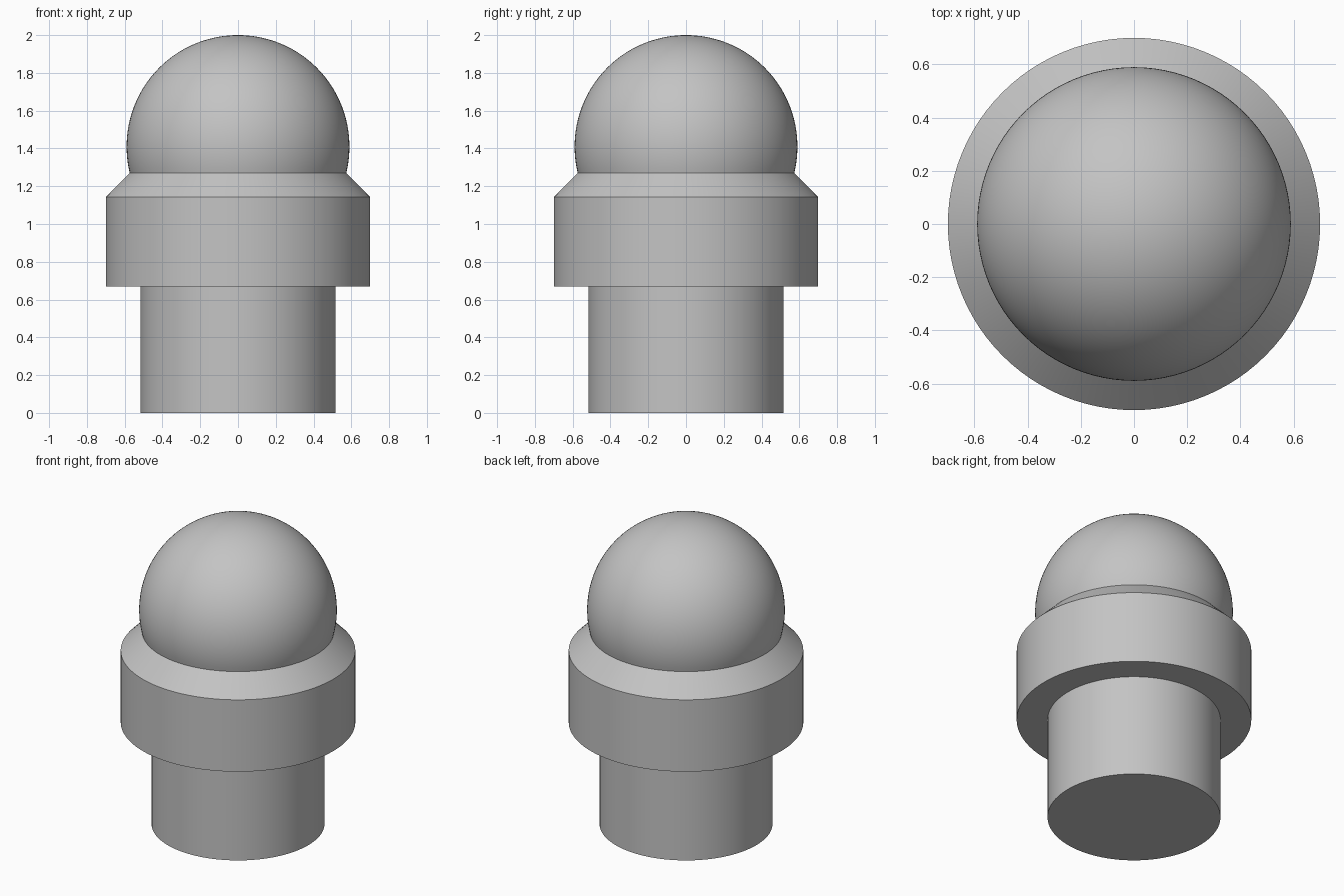
import bpy
import bmesh
from math import asin, cos, sin, pi, radians
from mathutils import Vector

cube = bpy.data.objects.get("Cube")
if cube:
    bpy.data.objects.remove(cube, do_unlink=True)

SEGMENTS = 96
STEM_R, COLLAR_R, BALL_R = 0.516, 0.70, 0.59
COLLAR_BOTTOM, SHOULDER, COLLAR_TOP = 0.67, 1.143, 1.27
BALL_Z = 2 - BALL_R

# Plain grey material
grey = bpy.data.materials.new("plain_grey")
grey.use_nodes = True
colour = (0.55, 0.55, 0.55, 1)
grey.diffuse_color = colour
grey.node_tree.nodes["Principled BSDF"].inputs["Base Color"].default_value = colour


def lathe(name, profile):
    """Revolve (radius, height) points around the z axis."""
    bm = bmesh.new()
    verts = [bm.verts.new((r, 0, z)) for r, z in profile]
    edges = [bm.edges.new(pair) for pair in zip(verts, verts[1:])]
    bmesh.ops.spin(bm, geom=verts + edges, cent=Vector(), axis=(0, 0, 1),
                   angle=2 * pi, steps=SEGMENTS)
    bmesh.ops.remove_doubles(bm, verts=bm.verts, dist=1e-5)
    bmesh.ops.recalc_face_normals(bm, faces=bm.faces)
    # Open shells: make sure the normals point outward
    centre = Vector((0, 0, sum(z for _, z in profile) / len(profile)))
    if sum(f.normal.dot(f.calc_center_median() - centre) * f.calc_area()
           for f in bm.faces) < 0:
        bmesh.ops.reverse_faces(bm, faces=bm.faces)
    mesh = bpy.data.meshes.new(name)
    bm.to_mesh(mesh)
    bm.free()
    mesh.materials.append(grey)
    obj = bpy.data.objects.new(name, mesh)
    bpy.context.collection.objects.link(obj)
    bpy.ops.object.select_all(action="DESELECT")
    obj.select_set(True)
    bpy.context.view_layer.objects.active = obj
    bpy.ops.object.shade_smooth_by_angle(angle=radians(30))
    return obj


# Lower stem with a flat base
lathe("stem", [(0, 0), (STEM_R, 0), (STEM_R, COLLAR_BOTTOM)])

# Ball rising out of the collar
start = asin((COLLAR_TOP - BALL_Z) / BALL_R)
steps = 40
angles = [start + (pi / 2 - start) * i / steps for i in range(steps)]
arc = [(BALL_R * cos(a), BALL_Z + BALL_R * sin(a)) for a in angles]
lathe("ball", arc + [(0, BALL_Z + BALL_R)])

# Wide collar with a sloped shoulder
lathe("collar", [(STEM_R, COLLAR_BOTTOM), (COLLAR_R, COLLAR_BOTTOM),
                 (COLLAR_R, SHOULDER), arc[0]])
